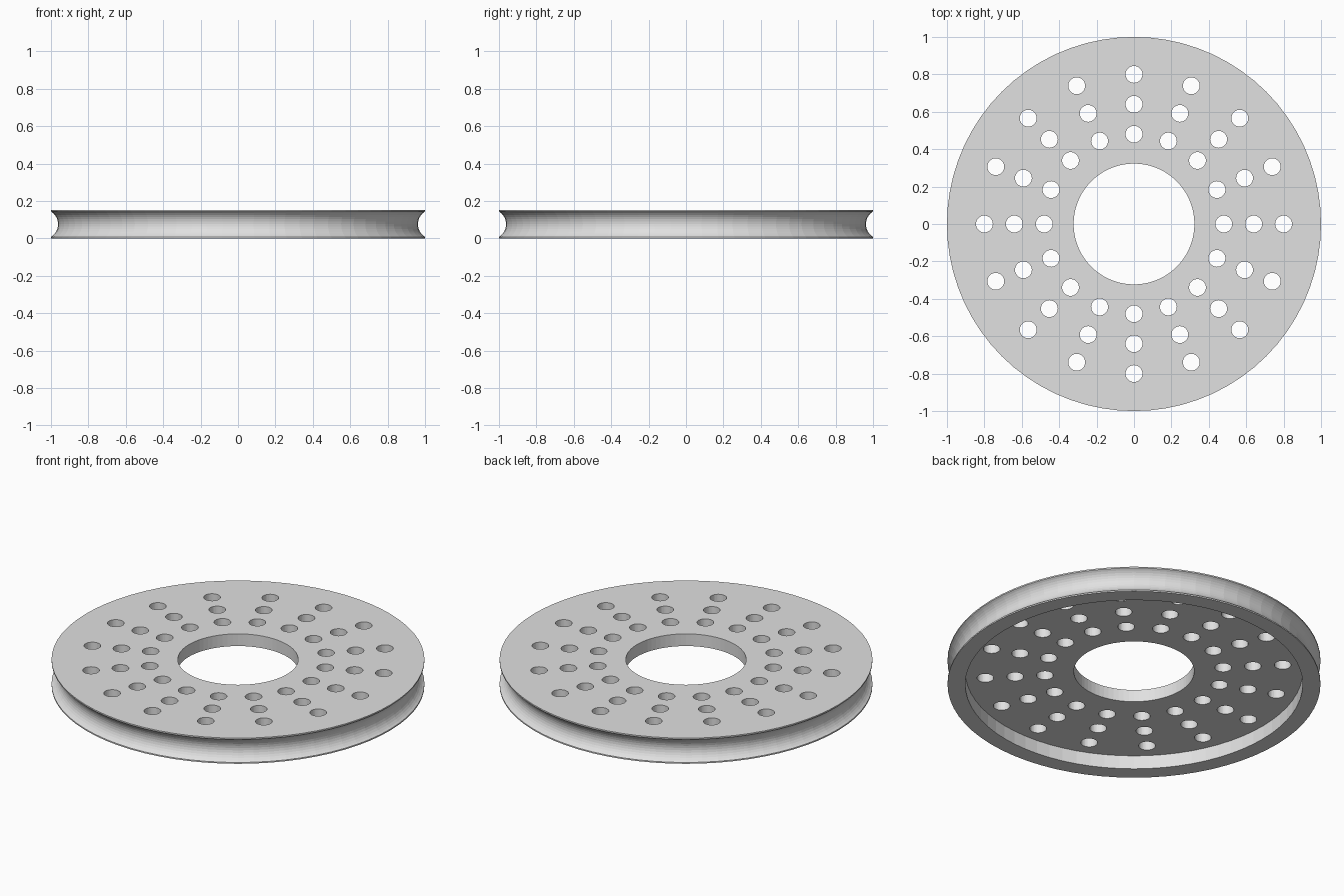
import bpy, bmesh, math

if "Cube" in bpy.data.objects:
    bpy.data.objects.remove(bpy.data.objects["Cube"])

SEG = 72
H = 0.152          # overall height
FLOOR = 0.08       # recess depth underneath

grey = bpy.data.materials.new("light grey")
grey.diffuse_color = (0.75, 0.75, 0.75, 1)
grey.use_nodes = True
grey.node_tree.nodes["Principled BSDF"].inputs["Base Color"].default_value = grey.diffuse_color


def make_object(name, bm):
    bmesh.ops.recalc_face_normals(bm, faces=bm.faces)
    mesh = bpy.data.meshes.new(name)
    bm.to_mesh(mesh)
    bm.free()
    mesh.materials.append(grey)
    ob = bpy.data.objects.new(name, mesh)
    bpy.context.collection.objects.link(ob)
    return ob


def lathe(name, profile):
    """Spin a closed (radius, z) profile around the z axis."""
    bm = bmesh.new()
    rings = []
    for i in range(SEG):
        a = 2 * math.pi * i / SEG
        rings.append([bm.verts.new((r * math.cos(a), r * math.sin(a), z))
                      for r, z in profile])
    n = len(profile)
    for i in range(SEG):
        p, q = rings[i], rings[(i + 1) % SEG]
        for j in range(n):
            k = (j + 1) % n
            bm.faces.new((p[j], q[j], q[k], p[k]))
    return make_object(name, bm)


# Round groove in the outer edge, a circular arc between two thin lips
lip, depth = 0.008, 0.038
half = H / 2 - lip
rad = (half ** 2 + depth ** 2) / (2 * depth)
span = math.asin(half / rad)
groove = []
for i in range(13):
    t = -span + 2 * span * i / 12
    groove.append((1 - depth + rad - rad * math.cos(t), H / 2 + rad * math.sin(t)))

# Wheel disc: bore, top, grooved rim, recessed underside
profile = [(0.323, FLOOR), (0.905, FLOOR), (0.905, 0), (1, 0)]
profile += groove + [(1, H), (0.323, H)]
wheel = lathe("grooved_wheel", profile)

# Three rings of sixteen drilled holes
bm = bmesh.new()
for ring in (0.48, 0.64, 0.80):
    for i in range(16):
        a = 2 * math.pi * i / 16
        cx, cy = ring * math.cos(a), ring * math.sin(a)
        loops = [[bm.verts.new((cx + 0.045 * math.cos(2 * math.pi * k / 32),
                                cy + 0.045 * math.sin(2 * math.pi * k / 32), z))
                  for k in range(32)] for z in (0.03, 0.25)]
        bm.faces.new(loops[0][::-1])
        bm.faces.new(loops[1])
        for k in range(32):
            m = (k + 1) % 32
            bm.faces.new((loops[0][k], loops[0][m], loops[1][m], loops[1][k]))
drills = make_object("hole_cutter", bm)
drills.hide_render = True

cut = wheel.modifiers.new("holes", 'BOOLEAN')
cut.operation = 'DIFFERENCE'
cut.solver = 'EXACT'
cut.object = drills
bpy.context.view_layer.objects.active = wheel
bpy.ops.object.modifier_apply(modifier=cut.name)
bpy.data.objects.remove(drills)
